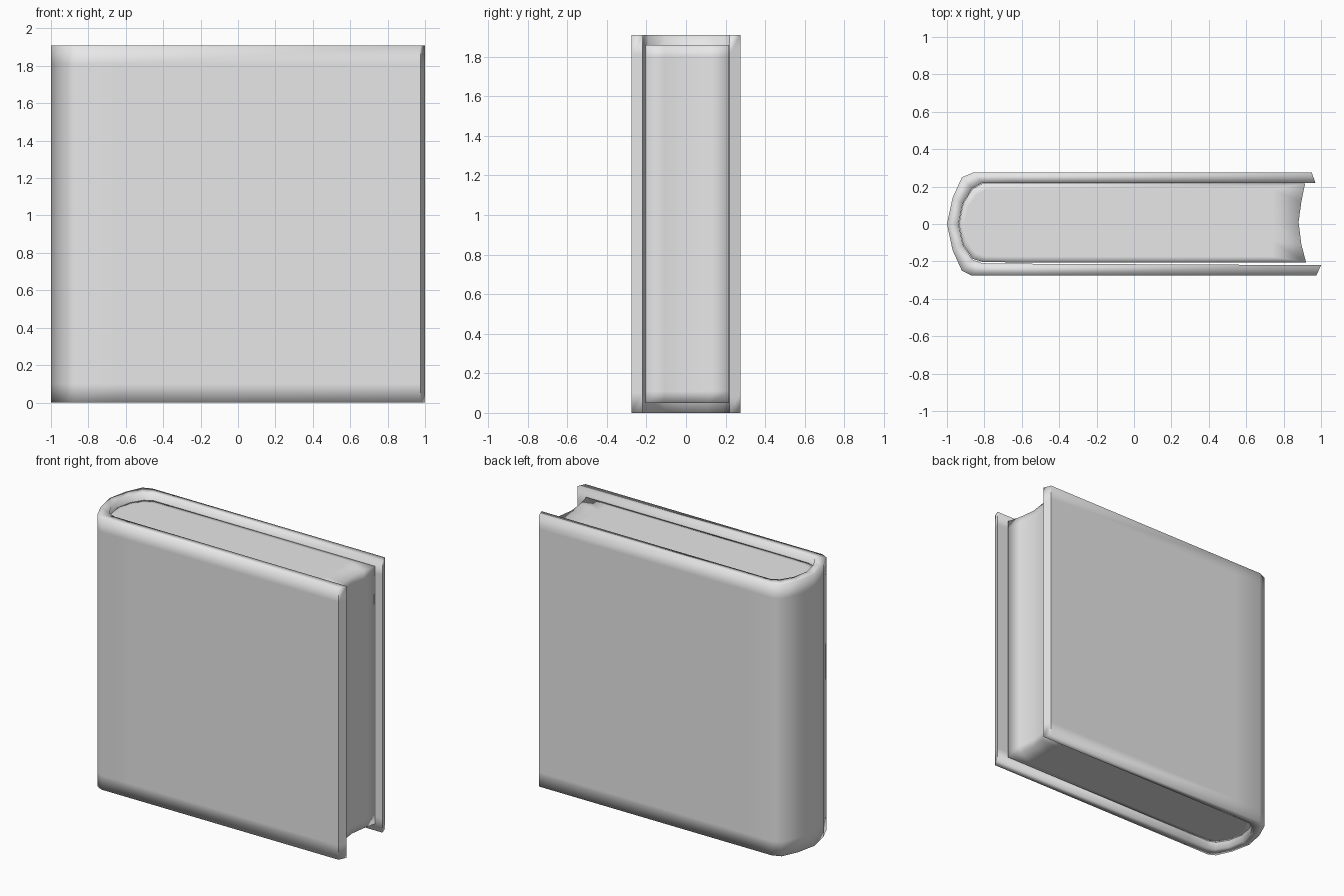
import bpy

cube = bpy.data.objects.get("Cube")
if cube:
    bpy.data.objects.remove(cube, do_unlink=True)

grey = bpy.data.materials.new("light grey")
grey.use_nodes = True
grey.diffuse_color = (0.8, 0.8, 0.8, 1)
grey.node_tree.nodes["Principled BSDF"].inputs["Base Color"].default_value = (0.8, 0.8, 0.8, 1)


def make(name, verts, faces, sharp_x=None):
    """Smooth-shaded object; upright edges beyond sharp_x stay crisp."""
    mesh = bpy.data.meshes.new(name)
    mesh.from_pydata(verts, [], faces)
    mesh.materials.append(grey)
    mesh.shade_smooth()
    if sharp_x is not None:
        for edge in mesh.edges:
            a, b = (mesh.vertices[i].co for i in edge.vertices)
            if min(a.x, b.x) > sharp_x and abs(a.z - b.z) > 0.01:
                edge.use_edge_sharp = True
    obj = bpy.data.objects.new(name, mesh)
    bpy.context.collection.objects.link(obj)
    return obj


def walls(outline, levels):
    """Stack a closed outline at several heights and join the levels."""
    n = len(outline)
    verts = [(x, y, z) for z in levels for x, y in outline]
    faces = [(k * n + i, k * n + (i + 1) % n, (k + 1) * n + (i + 1) % n, (k + 1) * n + i)
             for k in range(len(levels) - 1) for i in range(n)]
    return verts, faces


# Cover: a folded strip with a rounded spine, front board a little wider
outer = [(0.95, 0.275), (-0.65, 0.275), (-0.86, 0.275), (-0.92, 0.25), (-0.97, 0.14),
         (-1.0, 0.0), (-0.97, -0.14), (-0.92, -0.25), (-0.87, -0.275), (-0.65, -0.275),
         (0.975, -0.275)]
inner = [(0.97, 0.22), (-0.65, 0.22), (-0.81, 0.22), (-0.865, 0.19), (-0.915, 0.11),
         (-0.938, 0.0), (-0.915, -0.11), (-0.865, -0.19), (-0.81, -0.21), (-0.65, -0.212),
         (1.0, -0.22)]
verts, faces = walls(outer + inner[::-1], [0, 0.1, 1.81, 1.91])
n = 2 * len(outer)
top = 3 * n
for i in range(len(outer) - 1):
    faces.append((n - 1 - i, n - 2 - i, i + 1, i))
    faces.append((top + i, top + i + 1, top + n - 2 - i, top + n - 1 - i))
make("cover", verts, faces, 0.9)

# Page block: rounded at the spine, hollowed along the fore edge
pages = [(0.915, 0.217), (-0.65, 0.217), (-0.81, 0.217), (-0.865, 0.187), (-0.914, 0.108),
         (-0.936, 0.0), (-0.914, -0.108), (-0.865, -0.185), (-0.81, -0.203), (-0.65, -0.205),
         (0.92, -0.205), (0.895, -0.11), (0.88, 0.01), (0.895, 0.12)]
verts, faces = walls(pages, [0.05, 0.11, 1.80, 1.86])
n = len(pages)
for z, base, flip in ((0.05, 0, True), (1.86, 3 * n, False)):
    start = len(verts)
    verts += [(min(x * 0.97, 0.74), y * 0.85, z) for x, y in pages]
    for i in range(n):
        j = (i + 1) % n
        quad = (base + i, base + j, start + j, start + i)
        faces.append(quad[::-1] if flip else quad)
    cap = tuple(range(start, start + n))
    faces.append(cap[::-1] if flip else cap)
make("page_block", verts, faces)
